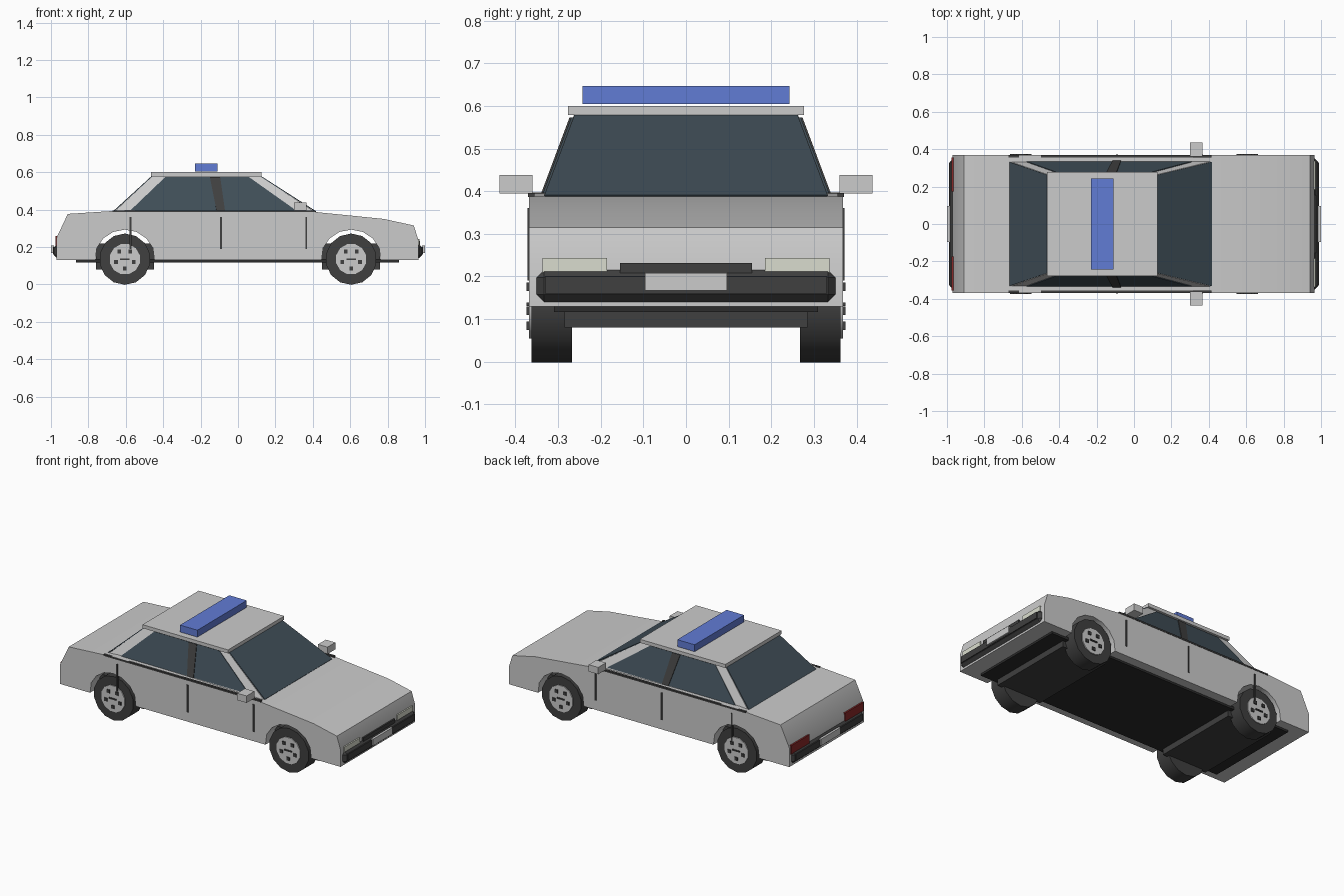
import bpy, bmesh, math
from mathutils import Vector

if "Cube" in bpy.data.objects:
    bpy.data.objects.remove(bpy.data.objects["Cube"])


def material(name, rgb):
    m = bpy.data.materials.new(name)
    m.diffuse_color = (*rgb, 1)
    m.use_nodes = True
    m.node_tree.nodes["Principled BSDF"].inputs["Base Color"].default_value = m.diffuse_color
    return m


DARK = material("dark_trim", (0.05, 0.05, 0.05))
UNDER = material("underside", (0.025, 0.025, 0.025))
GLASS = material("glass", (0.05, 0.075, 0.095))
BLUE = material("blue_light", (0.12, 0.2, 0.66))
RED = material("red_light", (0.25, 0.02, 0.02))
PALE = material("headlight", (0.7, 0.72, 0.62))


def finish(name, bm, mat=None, bevel=0, smooth=False):
    bmesh.ops.recalc_face_normals(bm, faces=bm.faces)
    me = bpy.data.meshes.new(name)
    bm.to_mesh(me)
    bm.free()
    ob = bpy.data.objects.new(name, me)
    bpy.context.collection.objects.link(ob)
    if mat:
        me.materials.append(mat)
    if bevel:
        b = ob.modifiers.new("bevel", 'BEVEL')
        b.width, b.segments = bevel, 1
    if smooth:
        bpy.ops.object.select_all(action='DESELECT')
        ob.select_set(True)
        bpy.context.view_layer.objects.active = ob
        bpy.ops.object.shade_smooth_by_angle(angle=math.radians(31))
    return ob


def prism(name, pts, vec, mat=None, **kw):
    """Extrude a flat outline along a vector."""
    bm = bmesh.new()
    f = bm.faces.new([bm.verts.new(p) for p in pts])
    ext = bmesh.ops.extrude_face_region(bm, geom=[f], use_keep_orig=True)
    moved = [v for v in ext["geom"] if isinstance(v, bmesh.types.BMVert)]
    bmesh.ops.translate(bm, verts=moved, vec=Vector(vec))
    return finish(name, bm, mat, **kw)


def box(name, x, y, z, mat=None, **kw):
    pts = [(x[0], y[0], z[0]), (x[1], y[0], z[0]), (x[1], y[0], z[1]), (x[0], y[0], z[1])]
    return prism(name, pts, (0, y[1] - y[0], 0), mat, **kw)


def sided(name, x, y, z, mat=None, **kw):
    """The same box on both sides of the car."""
    box(name + "_right", x, (-y[1], -y[0]), z, mat, **kw)
    box(name + "_left", x, y, z, mat, **kw)


def disc(name, cx, cz, y0, y1, r, n, mat=None):
    pts = [(cx + r * math.cos(2 * math.pi * (i + .5) / n), y0,
            cz + r * math.sin(2 * math.pi * (i + .5) / n)) for i in range(n)]
    return prism(name, pts, (0, y1 - y0, 0), mat, smooth=True)


AXLES = (-0.605, 0.605)
WZ = 0.135


def arch(cx):
    """Wheel arch outline from back to front."""
    pts = [(cx - 0.158, 0.13)]
    for i in range(1, 8):
        a = math.pi * (1 - i / 8)
        pts.append((cx + 0.162 * math.cos(a), WZ + 0.158 * math.sin(a)))
    return pts + [(cx + 0.158, 0.13)]


# Lower body with both wheel arches in the profile
profile = [(-0.97, 0.13)] + arch(AXLES[0]) + arch(AXLES[1]) + [
    (0.965, 0.13), (0.965, 0.235), (0.94, 0.315), (0.78, 0.35), (0.415, 0.387),
    (-0.60, 0.397), (-0.91, 0.377), (-0.97, 0.25)]
prism("body", [(x, -0.368, z) for x, z in profile], (0, 0.736, 0), smooth=True)

# Cabin frame
base = [(-0.665, -0.335), (0.415, -0.335), (0.415, 0.335), (-0.665, 0.335)]
top = [(-0.455, -0.262), (0.115, -0.262), (0.115, 0.262), (-0.455, 0.262)]
bm = bmesh.new()
lo = [bm.verts.new((x, y, 0.385)) for x, y in base]
hi = [bm.verts.new((x, y, 0.58)) for x, y in top]
bm.faces.new(lo)
bm.faces.new(hi)
for i in range(4):
    j = (i + 1) % 4
    bm.faces.new((lo[i], lo[j], hi[j], hi[i]))
finish("cabin_frame", bm)

# Windscreen and rear window
for name, xb, xt, s in (("windscreen", 0.415, 0.115, 1), ("rear_window", -0.665, -0.455, -1)):
    prism(name, [(xb, -0.332, 0.387), (xb, 0.332, 0.387), (xt, 0.26, 0.579), (xt, -0.26, 0.579)],
          (s * 0.003, 0, 0.004), GLASS)

# Side windows and door pillars lying on the sloping cabin sides
for s, side in ((-1, "right"), (1, "left")):
    def slope(x, z, off):
        return (x, s * (0.335 - 0.073 * (z - 0.385) / 0.195 + off), z)
    for name, xs, off, mat in (
            ("side_window", (-0.575, 0.31, 0.06, -0.39), 0.0, GLASS),
            ("door_pillar", (-0.115, -0.07, -0.095, -0.15), 0.004, DARK)):
        pts = [slope(x, z, off) for x, z in zip(xs, (0.395, 0.395, 0.572, 0.572))]
        prism(name + "_" + side, pts, (0, s * 0.004, 0.001), mat)

# Roof and light bar
box("roof", (-0.465, 0.125), (-0.277, 0.277), (0.578, 0.6))
box("light_bar", (-0.23, -0.11), (-0.243, 0.243), (0.604, 0.647), BLUE)

# Mirrors, belt strips and door seams
sided("mirror", (0.3, 0.365), (0.36, 0.437), (0.395, 0.438))
sided("belt_strip", (-0.67, 0.415), (0.355, 0.37), (0.386, 0.396), DARK)
for n, x in enumerate((-0.575, -0.09, 0.365)):
    sided(f"door_seam_{n}", (x - 0.005, x + 0.005), (0.36, 0.372), (0.19, 0.36), DARK)

# Floor and dark wheel wells
box("floor", (-0.865, 0.86), (-0.31, 0.31), (0.117, 0.135), UNDER)
for n, x in enumerate(AXLES):
    box(f"wheel_well_{n}", (x - 0.155, x + 0.155), (-0.285, 0.285), (0.08, 0.22), DARK)

# Bumpers, plates and lamps
for name, s in (("front", 1), ("rear", -1)):
    def xr(a, b):
        return tuple(sorted((s * a, s * b)))
    box(name + "_bumper", xr(0.95, 0.985), (-0.35, 0.35), (0.14, 0.215), DARK, bevel=0.018)
    box(name + "_bumper_strip", xr(0.975, 0.99), (-0.33, 0.33), (0.16, 0.2), DARK)
    box(name + "_plate", xr(0.985, 1.0), (-0.096, 0.096), (0.167, 0.208))
box("grille", (0.95, 0.974), (-0.155, 0.155), (0.2, 0.232), DARK)
sided("headlight", (0.94, 0.971), (0.185, 0.337), (0.205, 0.243), PALE)
sided("tail_light", (-0.975, -0.95), (0.175, 0.355), (0.205, 0.26), RED)

# Wheels: tyre, hub, five lugs and a centre bar
for x, end in zip(AXLES, ("rear", "front")):
    for s, side in ((-1, "right"), (1, "left")):
        tag = f"{end}_{side}"
        disc("tyre_" + tag, x, WZ, s * 0.267, s * 0.362, 0.137, 14, DARK)
        disc("hub_" + tag, x, WZ, s * 0.35, s * 0.368, 0.083, 12)
        ys = tuple(sorted((s * 0.36, s * 0.374)))
        for k in range(5):
            a = math.pi * (0.3 + 0.4 * k)
            cx, cz = x + 0.05 * math.cos(a), WZ + 0.05 * math.sin(a)
            box(f"lug_{tag}_{k}", (cx - 0.01, cx + 0.01), ys, (cz - 0.01, cz + 0.01), DARK)
        box("hub_bar_" + tag, (x - 0.025, x + 0.025), ys, (WZ - 0.004, WZ + 0.004), DARK)
